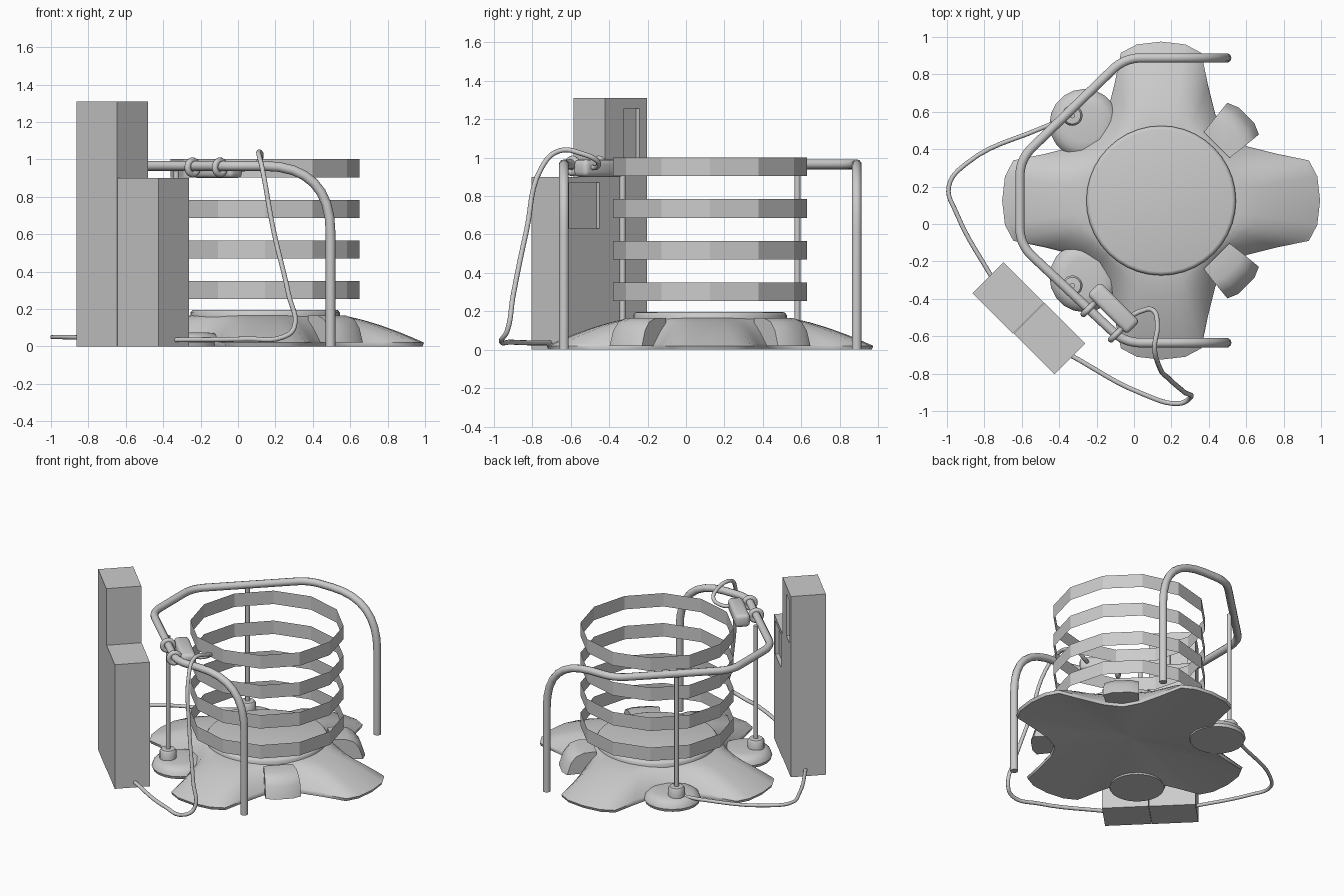
import bpy, bmesh, math
from mathutils import Vector, Matrix

if "Cube" in bpy.data.objects:
    bpy.data.objects.remove(bpy.data.objects["Cube"], do_unlink=True)

grey = bpy.data.materials.new("light_grey")
grey.use_nodes = True
grey.diffuse_color = (0.6, 0.6, 0.6, 1)
grey.node_tree.nodes["Principled BSDF"].inputs["Base Color"].default_value = (0.6, 0.6, 0.6, 1)

CX, CY = 0.145, 0.125           # centre of the standing platform
TURN = -math.pi / 4             # cabinets and grip sit on the diagonal


def add(name, mesh, smooth=None):
    ob = bpy.data.objects.new(name, mesh)
    bpy.context.collection.objects.link(ob)
    mesh.materials.clear()
    mesh.materials.append(grey)
    if smooth:
        bpy.ops.object.select_all(action='DESELECT')
        ob.select_set(True)
        bpy.context.view_layer.objects.active = ob
        bpy.ops.object.shade_smooth_by_angle(angle=math.radians(smooth))
    return ob


def from_bm(name, bm, smooth=None):
    bmesh.ops.recalc_face_normals(bm, faces=bm.faces)
    mesh = bpy.data.meshes.new(name)
    bm.to_mesh(mesh)
    bm.free()
    return add(name, mesh, smooth)


def loft(name, rings, smooth=None, caps=True):
    """Skin closed rings of equal point count."""
    bm = bmesh.new()
    rows = [[bm.verts.new(p) for p in ring] for ring in rings]
    n = len(rows[0])
    for a, b in zip(rows, rows[1:]):
        for i in range(n):
            bm.faces.new((a[i], a[(i + 1) % n], b[(i + 1) % n], b[i]))
    if caps:
        bm.faces.new(rows[0])
        bm.faces.new(rows[-1])
    return from_bm(name, bm, smooth)


def circle(x, y, r, z, n):
    return [(x + r * math.cos(2 * math.pi * i / n), y + r * math.sin(2 * math.pi * i / n), z)
            for i in range(n)]


def lathe(name, x, y, profile, n=32, smooth=40, caps=True):
    return loft(name, [circle(x, y, r, z, n) for r, z in profile], smooth, caps)


def box(name, centre, size, bevel=0):
    bm = bmesh.new()
    bmesh.ops.create_cube(bm, size=1)
    bmesh.ops.scale(bm, vec=size, verts=bm.verts)
    if bevel:
        bmesh.ops.bevel(bm, geom=bm.edges[:], offset=bevel, segments=3, profile=0.5, affect='EDGES')
    bmesh.ops.transform(bm, matrix=Matrix.Translation(centre) @ Matrix.Rotation(TURN, 4, 'Z'), verts=bm.verts)
    return from_bm(name, bm, 40 if bevel else None)


def baked(ob):
    dg = bpy.context.evaluated_depsgraph_get()
    return bpy.data.meshes.new_from_object(ob.evaluated_get(dg))


def tube(name, points, radius, auto=False):
    cu = bpy.data.curves.new(name, 'CURVE')
    cu.dimensions = '3D'
    cu.bevel_depth, cu.bevel_resolution, cu.use_fill_caps = radius, 3, True
    cu.resolution_u = 6
    sp = cu.splines.new('BEZIER')
    sp.bezier_points.add(len(points) - 1)
    for bp, p in zip(sp.bezier_points, points):
        bp.co = p
        bp.handle_left_type = bp.handle_right_type = 'AUTO' if auto else 'VECTOR'
    if not auto:
        cu.resolution_u = 1
    tmp = bpy.data.objects.new("tmp", cu)
    bpy.context.collection.objects.link(tmp)
    mesh = baked(tmp)
    bpy.data.objects.remove(tmp, do_unlink=True)
    return add(name, mesh, 50)


def fillet(corners, reach, steps=8):
    """Round each inner corner of a path; reach is the trim along both legs."""
    pts = [Vector(c) for c in corners]
    out = [pts[0]]
    for a, c, b, d in zip(pts, pts[1:], pts[2:], reach):
        p, q = c + (a - c).normalized() * d, c + (b - c).normalized() * d
        for i in range(steps + 1):
            t = i / steps
            out.append(p * (1 - t) ** 2 + c * 2 * t * (1 - t) + q * t * t)
    return out + [pts[-1]]


# Four-lobed draped base
half = [(0.85, 0), (0.835, 0.13), (0.79, 0.215), (0.62, 0.25), (0.46, 0.29), (0.35, 0.35)]
lobe = [(a, -w) for a, w in half[4:0:-1]] + half
outline = []
for k in range(4):
    c, s = [(1, 0), (0, 1), (-1, 0), (0, -1)][k]
    outline += [(a * c - w * s, a * s + w * c) for a, w in lobe]
rings = []
for t in (0, 0.15, 0.3, 0.5, 0.7, 0.85, 0.95, 1):
    ring = []
    for x, y in outline:
        r = math.hypot(x, y)
        f = (0.38 + (r - 0.38) * t) / r
        ring.append((CX + x * f, CY + y * f, 0.168 - 0.148 * t ** 1.45))
    rings.append(ring)
rings.append([(CX + x * 0.99, CY + y * 0.99, 0) for x, y in outline])
rings.append([(CX + x * 0.05, CY + y * 0.05, 0.05) for x, y in outline])
loft("lobed_base", rings, 50)

# Round standing platform
lathe("platform", CX, CY, [(0.40, 0.15), (0.40, 0.18), (0.39, 0.193), (0.38, 0.196)], 40)

# Corner blocks with a rounded outer slope
profile = [(0.42, 0.02), (0.42, 0.165), (0.53, 0.165), (0.585, 0.145), (0.62, 0.1), (0.645, 0.02)]
for name, sy in (("left_block", 1), ("right_block", -1)):
    d, e = Vector((1, sy, 0)).normalized(), Vector((-sy, 1, 0)).normalized()
    sides = []
    for w, pull in ((-1, 0.025), (-0.5, 0), (0.5, 0), (1, 0.025)):
        sides.append([Vector((CX, CY, z)) + d * (r - pull * (r > 0.5)) + e * w * (0.097 + 0.1 * (r - 0.42))
                      for r, z in profile])
    loft(name, sides, 35)

# Post feet, sockets and thin posts
for side, y, fy in (("back", 0.58, 0.535), ("front", -0.33, -0.285)):
    lathe(side + "_foot", -0.265, fy, [(0.18, 0), (0.187, 0.02), (0.175, 0.05), (0.14, 0.07), (0.1, 0.075)], 20)
    lathe(side + "_socket", -0.33, y, [(0.055, 0.06), (0.055, 0.125), (0.045, 0.138), (0.02, 0.14)], 20)
    lathe(side + "_post", -0.33, y, [(0.015, 0.13), (0.015, 0.955)], 12)

# Open hoops
for i in range(4):
    z = 0.253 + 0.217 * i
    lathe(f"hoop_{i + 1}", CX, CY, [(0.505, z), (0.505, z + 0.097)], 12, None, False)

# Bent hand rail
Z = 0.965
rail = [(0.495, -0.635, 0), (0.495, -0.635, Z), (-0.05, -0.635, Z), (-0.61, -0.11, Z),
        (-0.61, 0.345, Z), (-0.05, 0.888, Z), (0.495, 0.888, Z), (0.495, 0.888, 0)]
tube("hand_rail", fillet(rail, (0.36, 0.09, 0.09, 0.09, 0.09, 0.36)), 0.026)

# Clamp rings around the rail
for i, (x, y) in enumerate(((-0.243, -0.455), (-0.097, -0.591))):
    loops = []
    for k in range(21):
        a = 2 * math.pi * k / 20
        out = Vector((math.cos(a) * 0.7071, math.cos(a) * 0.7071, math.sin(a)))
        axis = Vector((0.7071, -0.7071, 0))
        loops.append([Vector((x, y, 0.957)) + out * (0.037 + 0.017 * math.cos(b)) + axis * 0.017 * math.sin(b)
                      for b in (2 * math.pi * j / 10 for j in range(10))])
    loft(f"clamp_{i + 1}", loops, 60, False)

# Control grip
box("control_grip", (-0.11, -0.45, 0.945), (0.3, 0.1, 0.09), 0.025)

# Two cabinets, each with a recess facing the platform
inner = Vector((0.7071, 0.7071, 0))
along = Vector((0.7071, -0.7071, 0))
for name, x, y, h, u, w, lo, hi in (("tall_cabinet", -0.672, -0.395, 1.31, -0.042, 0.113, 0.95, 1.255),
                                    ("short_cabinet", -0.452, -0.612, 0.9, 0, 0.226, 0.63, 0.87)):
    cab = box(name, (x, y, h / 2), (0.307, 0.234, h))
    at = Vector((x, y, (lo + hi) / 2)) + inner * 0.117 + along * u
    cutter = box("cutter", at, (w, 0.05, hi - lo))
    cutter.hide_render = True
    mod = cab.modifiers.new("recess", 'BOOLEAN')
    mod.object, mod.operation, mod.solver = cutter, 'DIFFERENCE', 'EXACT'
    bpy.context.view_layer.update()
    mesh = baked(cab)
    cab.modifiers.clear()
    cab.data = mesh
    bpy.data.objects.remove(cutter, do_unlink=True)

# Cables from the grip and the back foot to the cabinets
tube("grip_cable", [(-0.03, -0.5, 0.95), (0.04, -0.465, 0.95), (0.1, -0.46, 0.98), (0.125, -0.54, 1.02),
                    (0.11, -0.66, 1.035), (0.13, -0.75, 0.95), (0.19, -0.83, 0.62), (0.27, -0.9, 0.28),
                    (0.3, -0.93, 0.1), (0.24, -0.96, 0.05), (0.05, -0.91, 0.04), (-0.36, -0.69, 0.035)], 0.013, True)
tube("foot_cable", [(-0.36, 0.565, 0.07), (-0.5, 0.51, 0.055), (-0.9, 0.32, 0.05), (-0.99, 0.2, 0.05),
                    (-0.95, 0.06, 0.05), (-0.74, -0.32, 0.045)], 0.012, True)
